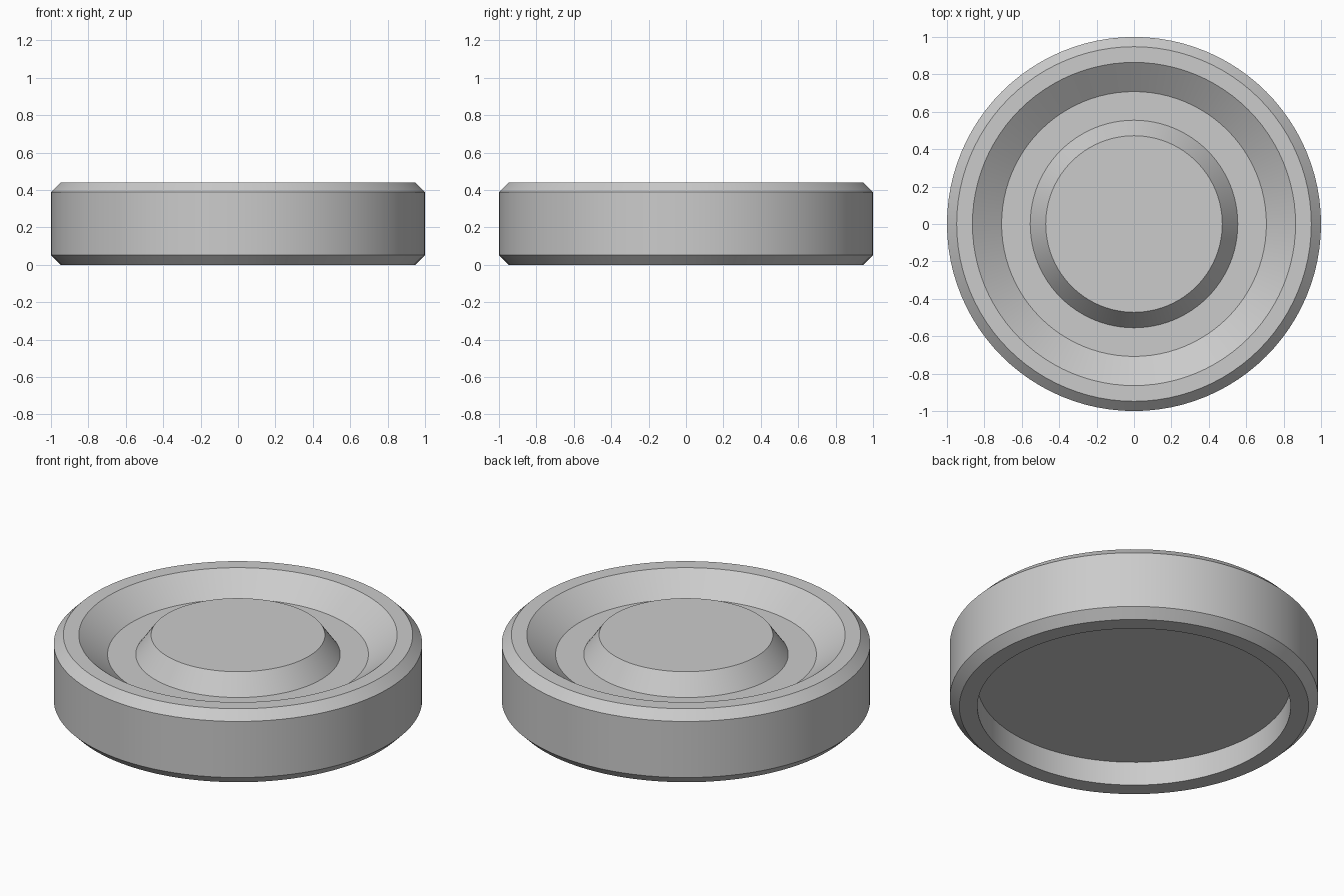
import bpy, bmesh
from math import radians, tau
from mathutils import Matrix

if "Cube" in bpy.data.objects:
    bpy.data.objects.remove(bpy.data.objects["Cube"])

SEGMENTS = 96

# Half cross-section (radius, height), from the raised centre round to the recess underneath
PROFILE = [
    (0, 0.44), (0.472, 0.44), (0.555, 0.324),     # raised centre
    (0.708, 0.324), (0.864, 0.44),                # groove and its sloped outer wall
    (0.948, 0.44), (1.0, 0.388),                  # top rim and chamfer
    (1.0, 0.052), (0.948, 0.0),                   # outer wall and bottom chamfer
    (0.85, 0.0), (0.85, 0.143), (0, 0.143),       # foot ring and recess underneath
]


def lathe(name, profile):
    bm = bmesh.new()
    verts = [bm.verts.new((r, 0, z)) for r, z in profile]
    edges = [bm.edges.new(pair) for pair in zip(verts, verts[1:])]
    bmesh.ops.spin(bm, geom=verts + edges, cent=(0, 0, 0), axis=(0, 0, 1),
                   angle=tau, steps=SEGMENTS, use_duplicate=False)
    bmesh.ops.remove_doubles(bm, verts=bm.verts, dist=1e-4)
    bmesh.ops.recalc_face_normals(bm, faces=bm.faces)
    mesh = bpy.data.meshes.new(name)
    bm.to_mesh(mesh)
    bm.free()
    obj = bpy.data.objects.new(name, mesh)
    bpy.context.collection.objects.link(obj)
    return obj


# Round disc with smooth curved walls and crisp rims
disc = lathe("grooved_disc", PROFILE)
bpy.context.view_layer.objects.active = disc
disc.select_set(True)
bpy.ops.object.shade_smooth_by_angle(angle=radians(25))
